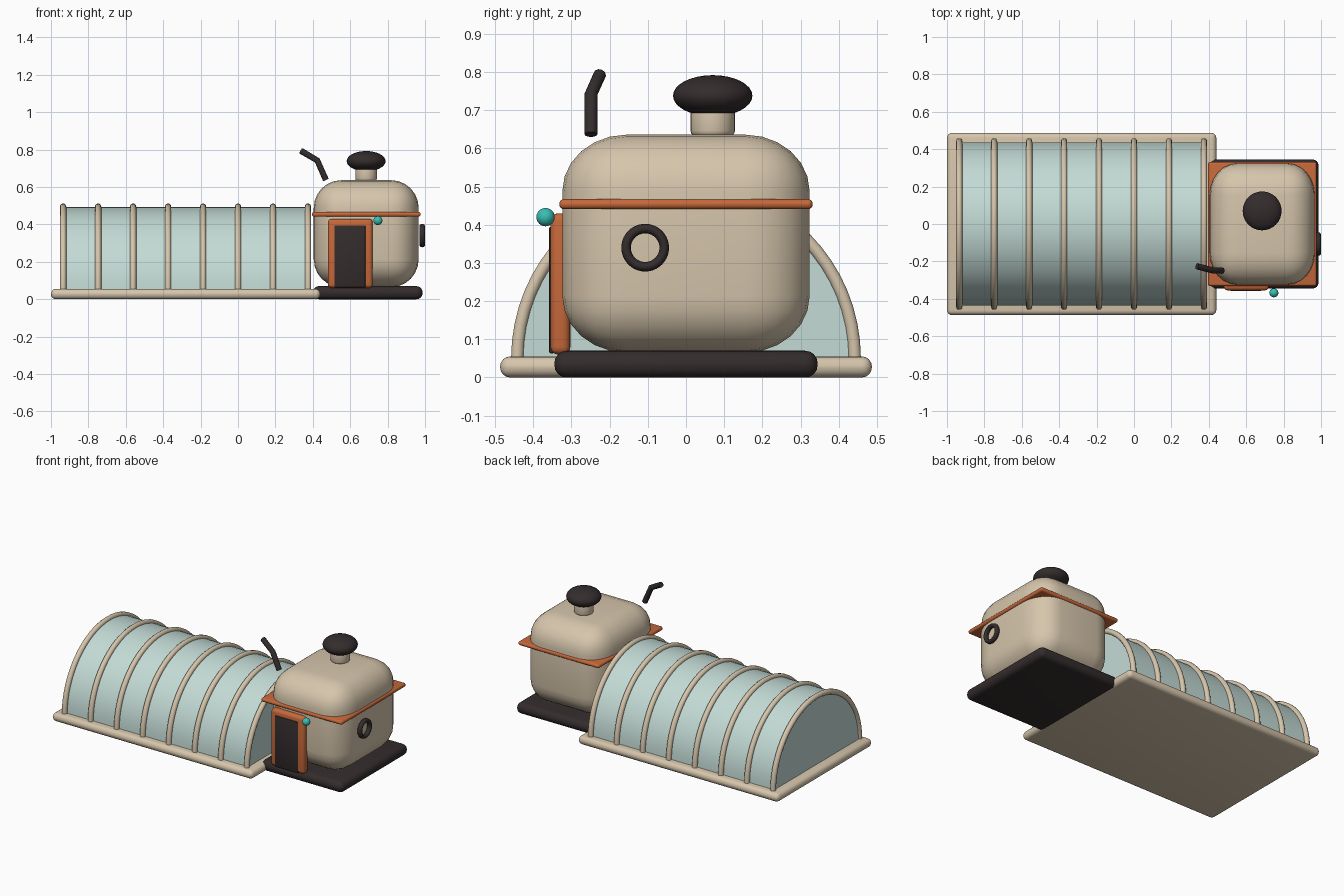
import bpy, bmesh, math
from mathutils import Matrix

if "Cube" in bpy.data.objects:
    bpy.data.objects.remove(bpy.data.objects["Cube"])


def material(name, rgb):
    m = bpy.data.materials.new(name)
    m.diffuse_color = (*rgb, 1)
    m.use_nodes = True
    m.node_tree.nodes["Principled BSDF"].inputs["Base Color"].default_value = m.diffuse_color
    return m


BEIGE = material("warm beige", (0.67, 0.56, 0.41))
DARK = material("charcoal brown", (0.034, 0.025, 0.026))
ORANGE = material("burnt orange", (0.57, 0.14, 0.042))
TEAL = material("teal", (0.04, 0.52, 0.45))
GLASS = material("pale blue green", (0.55, 0.71, 0.67))


def finish(obj, name, mat, angle=40):
    obj.name = name
    obj.data.materials.clear()
    obj.data.materials.append(mat)
    bpy.ops.object.select_all(action='DESELECT')
    obj.select_set(True)
    bpy.context.view_layer.objects.active = obj
    bpy.ops.object.shade_smooth_by_angle(angle=math.radians(angle))
    return obj


def from_bmesh(bm, name, mat, angle=40):
    bmesh.ops.recalc_face_normals(bm, faces=bm.faces[:])
    mesh = bpy.data.meshes.new(name)
    bm.to_mesh(mesh)
    bm.free()
    obj = bpy.data.objects.new(name, mesh)
    bpy.context.collection.objects.link(obj)
    return finish(obj, name, mat, angle)


def rounded_box(name, mat, lo, hi, radius, segments=4, relative=False):
    """Box between two corners; a relative radius is a share of the box size."""
    size = [b - a for a, b in zip(lo, hi)]
    mid = [(a + b) / 2 for a, b in zip(lo, hi)]
    bm = bmesh.new()
    bmesh.ops.create_cube(bm, size=1)
    if not relative:
        bmesh.ops.scale(bm, vec=size, verts=bm.verts)
    bmesh.ops.bevel(bm, geom=bm.edges[:], offset=radius, segments=segments,
                    profile=0.5, affect='EDGES')
    if relative:
        bmesh.ops.scale(bm, vec=size, verts=bm.verts)
    bmesh.ops.translate(bm, vec=mid, verts=bm.verts)
    return from_bmesh(bm, name, mat)


def tube(name, mat, points, radius):
    cu = bpy.data.curves.new(name, 'CURVE')
    cu.dimensions = '3D'
    cu.bevel_depth = radius
    cu.bevel_resolution = 3
    cu.use_fill_caps = True
    sp = cu.splines.new('POLY')
    sp.points.add(len(points) - 1)
    for p, co in zip(sp.points, points):
        p.co = (*co, 1)
    obj = bpy.data.objects.new(name, cu)
    bpy.context.collection.objects.link(obj)
    bpy.ops.object.select_all(action='DESELECT')
    obj.select_set(True)
    bpy.context.view_layer.objects.active = obj
    bpy.ops.object.convert(target='MESH')
    return finish(bpy.context.object, name, mat)


def ball(name, mat, center, radii):
    bm = bmesh.new()
    bmesh.ops.create_uvsphere(bm, u_segments=32, v_segments=16, radius=1)
    bmesh.ops.scale(bm, vec=radii, verts=bm.verts)
    bmesh.ops.translate(bm, vec=center, verts=bm.verts)
    return from_bmesh(bm, name, mat)


def arch(x, a, b, n=32):
    """Half ellipse across y at a given x."""
    return [(x, a * math.cos(math.pi * i / n), 0.05 + b * math.sin(math.pi * i / n))
            for i in range(n + 1)]


# Bases
rounded_box("tunnel_base", BEIGE, (-1.0, -0.487, 0), (0.44, 0.487, 0.055), 0.026)
rounded_box("pot_base", DARK, (0.40, -0.345, -0.0005), (0.987, 0.345, 0.07), 0.033)

# Closed tunnel cover
bm = bmesh.new()
ends = [[bm.verts.new(p) for p in arch(x, 0.437, 0.443)] for x in (-0.94, 0.38)]
left, right = ends
for i in range(len(left)):
    j = (i + 1) % len(left)
    bm.faces.new((left[i], left[j], right[j], right[i]))
bm.faces.new(left)
bm.faces.new(right)
from_bmesh(bm, "tunnel_cover", GLASS)

# Tunnel ribs
for i in range(8):
    tube(f"tunnel_rib_{i + 1}", BEIGE, arch(-0.935 + 0.187 * i, 0.442, 0.445), 0.017)

# Pot body and rim
rounded_box("pot_body", BEIGE, (0.405, -0.324, 0.065), (0.966, 0.324, 0.636),
            0.26, 6, relative=True)
rounded_box("pot_rim", ORANGE, (0.395, -0.332, 0.441), (0.976, 0.332, 0.467), 0.0125)

# Lid knob on a short stem
bm = bmesh.new()
bmesh.ops.create_cone(bm, cap_ends=True, segments=32, radius1=0.058, radius2=0.058,
                      depth=0.085, matrix=Matrix.Translation((0.685, 0.07, 0.6735)))
caps = [e for e in bm.edges if any(len(f.verts) > 4 for f in e.link_faces)]
bmesh.ops.bevel(bm, geom=caps, offset=0.015, segments=3, profile=0.5, affect='EDGES')
from_bmesh(bm, "knob_stem", BEIGE)
ball("lid_knob", DARK, (0.685, 0.07, 0.738), (0.104, 0.104, 0.054))

# Bent chimney pipe
tube("bent_pipe", DARK, [(0.47, -0.249, 0.637), (0.424, -0.249, 0.742),
                         (0.337, -0.226, 0.793)], 0.017)

# Front door with dark panel
rounded_box("door_frame", ORANGE, (0.48, -0.355, 0.06), (0.72, -0.303, 0.43), 0.02)
rounded_box("door_panel", DARK, (0.515, -0.359, 0.063), (0.681, -0.345, 0.395), 0.005, 2)
ball("door_lamp", TEAL, (0.748, -0.368, 0.42), (0.024, 0.024, 0.024))

# Round window ring on the right side
bpy.ops.mesh.primitive_torus_add(major_segments=40, minor_segments=12, major_radius=0.05,
                                 minor_radius=0.0125, location=(0.985, -0.107, 0.34),
                                 rotation=(0, math.pi / 2, 0))
ring = bpy.context.object
ring.scale = (1, 1, 1.2)
finish(ring, "window_ring", DARK)
